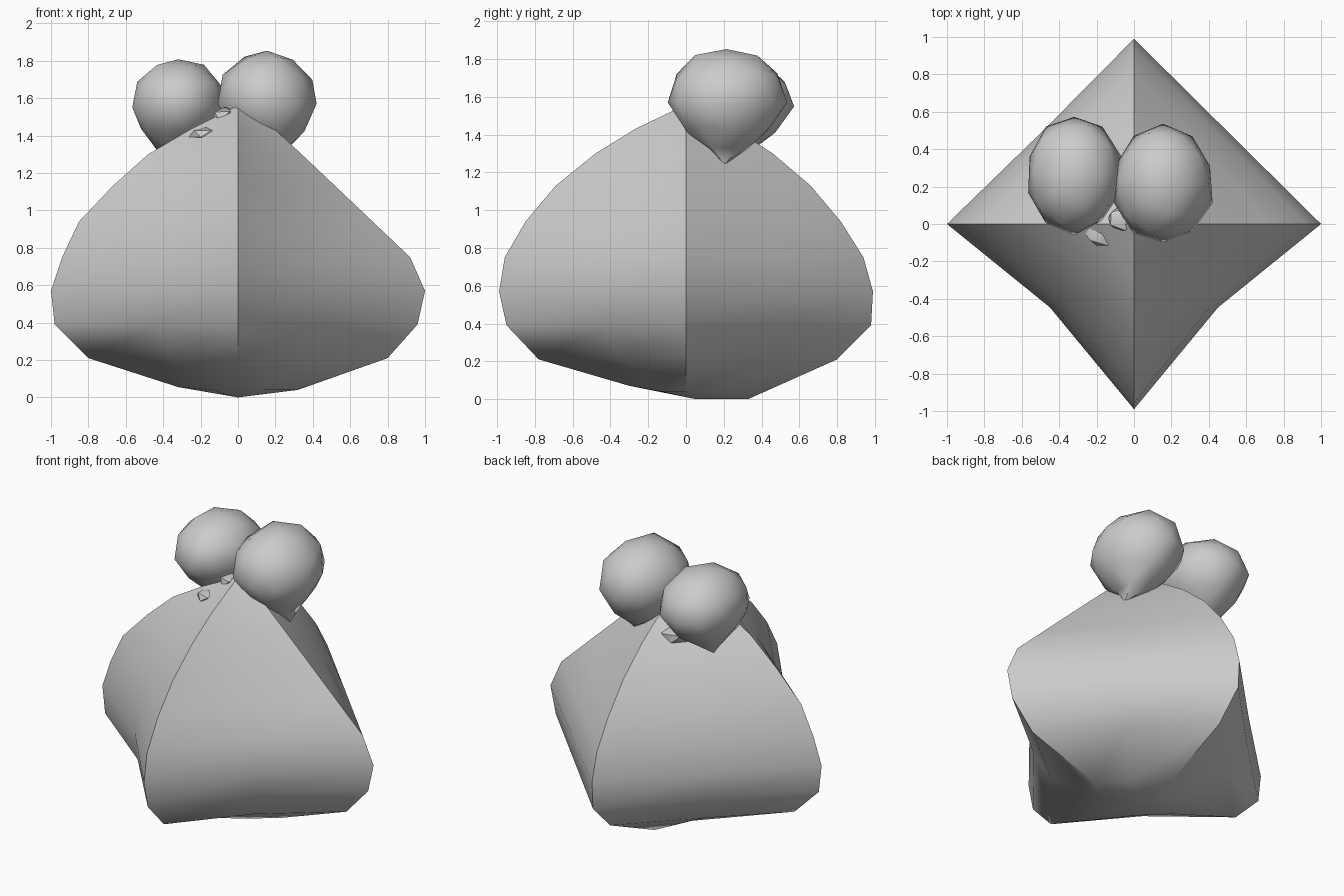
import bpy, bmesh, math, random
from mathutils import Vector

if "Cube" in bpy.data.objects:
    bpy.data.objects.remove(bpy.data.objects["Cube"])

random.seed(4)

def finish(bm, name, angle):
    bmesh.ops.recalc_face_normals(bm, faces=bm.faces)
    mesh = bpy.data.meshes.new(name)
    bm.to_mesh(mesh)
    bm.free()
    ob = bpy.data.objects.new(name, mesh)
    bpy.context.collection.objects.link(ob)
    bpy.ops.object.select_all(action='DESELECT')
    ob.select_set(True)
    bpy.context.view_layer.objects.active = ob
    bpy.ops.object.shade_smooth_by_angle(angle=math.radians(angle))
    return ob

# Four-cornered body: height, then corner reach at right, back, left, front
levels = [
    (0.04, 0.32, 0.33, 0.32, 0.30),
    (0.21, 0.80, 0.80, 0.80, 0.78),
    (0.39, 0.96, 0.98, 0.98, 0.95),
    (0.57, 1.00, 0.99, 1.00, 0.99),
    (0.75, 0.92, 0.94, 0.94, 0.96),
    (0.94, 0.72, 0.82, 0.85, 0.85),
    (1.13, 0.52, 0.66, 0.67, 0.69),
    (1.30, 0.34, 0.46, 0.48, 0.48),
    (1.43, 0.20, 0.26, 0.26, 0.27),
]
dirs = [Vector((1, 0, 0)), Vector((0, 1, 0)), Vector((-1, 0, 0)), Vector((0, -1, 0))]
pinch = [0.50, 0.50, 0.455, 0.45]     # side midpoints, front sides hollow
bm = bmesh.new()
rings = []
for z, *reach in levels:
    ring = []
    for i in range(4):
        a = dirs[i] * reach[i]
        b = dirs[(i + 1) % 4] * reach[(i + 1) % 4]
        k = 0.495 if i == 1 else pinch[0 if i == 0 else 3]
        for p in (a, (a + b) * k):
            ring.append(bm.verts.new((p.x, p.y, z)))
    rings.append(ring)
base = bm.verts.new((0, 0.05, 0))
tip = bm.verts.new((0, 0, 1.56))
rings[0][2].co.z = 0.0
rings[0][4].co.z = 0.055
rings[0][6].co.z = 0.07
for lo, hi in zip(rings, rings[1:]):
    for i in range(8):
        j = (i + 1) % 8
        bm.faces.new((lo[i], lo[j], hi[j], hi[i]))
for i in range(8):
    j = (i + 1) % 8
    bm.faces.new((base, rings[0][j], rings[0][i]))
    bm.faces.new((tip, rings[-1][i], rings[-1][j]))
finish(bm, "body", 38)

# Two faceted puffs that narrow towards their lower point
def puff(name, centre, size, point):
    bm = bmesh.new()
    bmesh.ops.create_icosphere(bm, subdivisions=2, radius=1)
    c, low = Vector(centre), Vector(point)
    for v in bm.verts:
        d = v.co.copy()
        jitter = 1 + random.uniform(-0.03, 0.04)
        p = c + Vector([d[k] * size[k] * jitter for k in range(3)])
        t = max(0, -d.z)
        v.co = p.lerp(Vector((low.x, low.y, p.z)), 0.35 * t)
        if d.z < -0.99:
            v.co = low
    return finish(bm, name, 40)

puff("left_puff", (-0.32, 0.265, 1.55), (0.255, 0.315, 0.26), (-0.38, 0.25, 1.25))
puff("right_puff", (0.155, 0.215, 1.57), (0.27, 0.32, 0.285), (0.24, 0.20, 1.24))

# Small crumpled knot scraps where the puffs meet the body
def scrap(name, centre, size):
    bm = bmesh.new()
    bmesh.ops.create_icosphere(bm, subdivisions=1, radius=1)
    for v in bm.verts:
        s = random.uniform(0.85, 1.1)
        v.co = Vector([centre[k] + v.co[k] * size[k] * s for k in range(3)])
    finish(bm, name, 40)

scrap("front_scrap", (-0.17, -0.05, 1.41), (0.10, 0.08, 0.04))
scrap("middle_scrap", (-0.07, 0.03, 1.50), (0.08, 0.07, 0.06))
scrap("back_scrap", (-0.10, 0.27, 1.31), (0.12, 0.10, 0.06))
